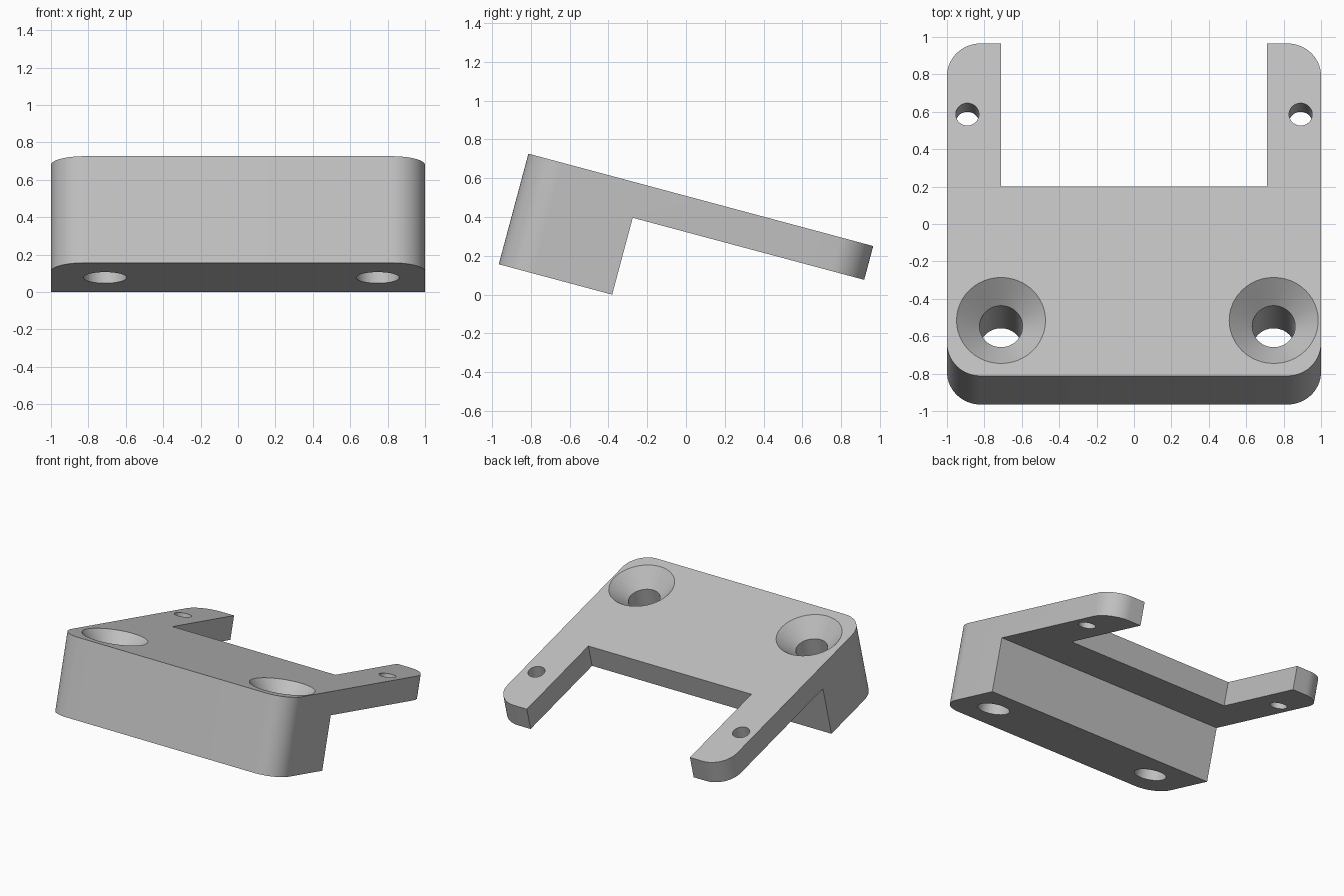
import bpy, bmesh
from math import sin, cos, pi, radians

cube = bpy.data.objects.get("Cube")
if cube:
    bpy.data.objects.remove(cube, do_unlink=True)

TILT = radians(15)
LENGTH, HEIGHT, ARM_THICK = 1.84, 0.59, 0.18
BLOCK_LENGTH, NOTCH_Y, NOTCH_X, RADIUS = 0.605, 1.048, 0.71, 0.18

grey = bpy.data.materials.new("plain grey")
grey.use_nodes = True
colour = (0.53, 0.53, 0.53, 1)
grey.diffuse_color = colour
grey.node_tree.nodes["Principled BSDF"].inputs["Base Color"].default_value = colour


def make_object(name, bm):
    bmesh.ops.recalc_face_normals(bm, faces=bm.faces)
    mesh = bpy.data.meshes.new(name)
    bm.to_mesh(mesh)
    bm.free()
    mesh.materials.append(grey)
    obj = bpy.data.objects.new(name, mesh)
    bpy.context.collection.objects.link(obj)
    return obj


def prism(name, outline, bottom, top):
    bm = bmesh.new()
    face = bm.faces.new([bm.verts.new((x, y, bottom)) for x, y in outline])
    side = bmesh.ops.extrude_face_region(bm, geom=[face])["geom"]
    verts = [v for v in side if isinstance(v, bmesh.types.BMVert)]
    bmesh.ops.translate(bm, verts=verts, vec=(0, 0, top - bottom))
    return make_object(name, bm)


def lathe(name, x, y, profile, sides=48):
    """Solid of revolution about a vertical axis, from (radius, height) pairs."""
    bm = bmesh.new()
    rings = [[bm.verts.new((x + r * cos(2 * pi * i / sides),
                            y + r * sin(2 * pi * i / sides), z))
              for i in range(sides)] for r, z in profile]
    for low, high in zip(rings, rings[1:]):
        for i in range(sides):
            j = (i + 1) % sides
            bm.faces.new((low[i], low[j], high[j], high[i]))
    bm.faces.new(rings[0])
    bm.faces.new(rings[-1])
    return make_object(name, bm)


def arc(cx, cy, start, steps=14):
    return [(cx + RADIUS * cos(start + pi / 2 * i / steps),
             cy + RADIUS * sin(start + pi / 2 * i / steps)) for i in range(steps + 1)]


# Fork-shaped outline with rounded outer corners, at full block height
inner, back = 1 - RADIUS, LENGTH - RADIUS
outline = (arc(-inner, RADIUS, pi) + arc(inner, RADIUS, 1.5 * pi)
           + arc(inner, back, 0)
           + [(NOTCH_X, LENGTH), (NOTCH_X, NOTCH_Y),
              (-NOTCH_X, NOTCH_Y), (-NOTCH_X, LENGTH)]
           + arc(-inner, back, pi / 2))
bracket = prism("tilted_bracket", outline, -HEIGHT, 0)

# Undercut that leaves the thin arms behind the block
cutters = [prism("undercut_cutter",
                 [(-2, BLOCK_LENGTH), (2, BLOCK_LENGTH), (2, 3), (-2, 3)],
                 -1, -ARM_THICK)]

# Countersunk mounting holes through the block
hole, sink, lift = 0.115, 0.238, 0.05
for x in (-0.711, 0.747):
    cutters.append(lathe("countersink_cutter", x, 0.307,
                         [(hole, -1), (hole, hole - sink), (sink + lift, lift)]))

# Small holes through the arms
for x in (-0.891, 0.891):
    cutters.append(lathe("arm_hole_cutter", x, 1.448, [(0.062, -1), (0.062, lift)]))

bpy.context.view_layer.objects.active = bracket
for cutter in cutters:
    cutter.hide_render = True
    mod = bracket.modifiers.new("cut", 'BOOLEAN')
    mod.operation = 'DIFFERENCE'
    mod.solver = 'EXACT'
    mod.object = cutter
    bpy.ops.object.modifier_apply(modifier=mod.name)
    bpy.data.objects.remove(cutter, do_unlink=True)

# Smooth curved walls, then tilt onto the lower back edge of the block
bpy.ops.object.select_all(action='DESELECT')
bracket.select_set(True)
bpy.ops.object.shade_smooth_by_angle(angle=radians(30))
bracket.rotation_euler = (-TILT, 0, 0)
bracket.location = (0, HEIGHT * sin(TILT) - 0.965,
                    HEIGHT * cos(TILT) + BLOCK_LENGTH * sin(TILT))
